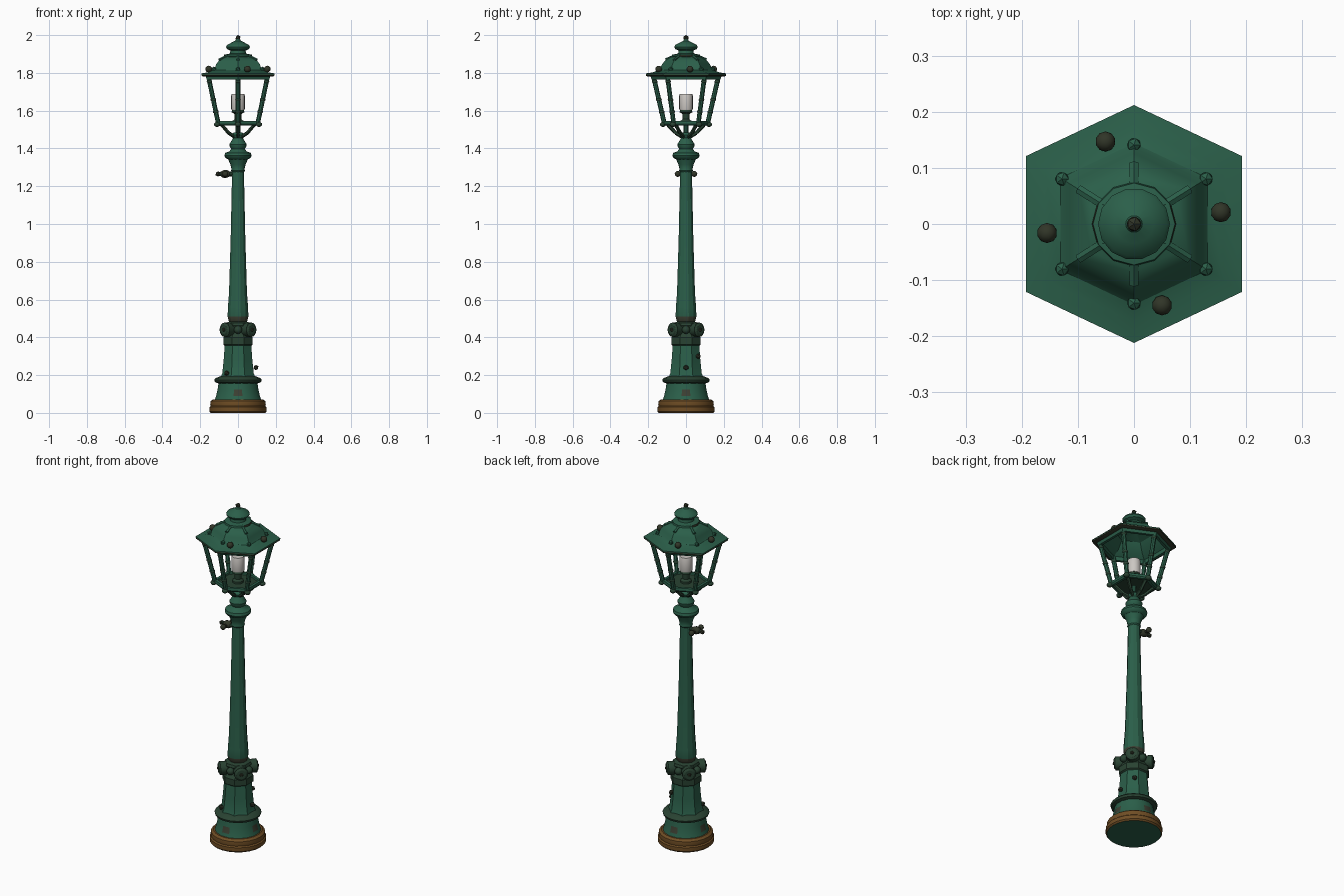
import bpy, bmesh, math
from mathutils import Vector

cube = bpy.data.objects.get("Cube")
if cube:
    bpy.data.objects.remove(cube)


def material(name, rgb):
    m = bpy.data.materials.new(name)
    m.use_nodes = True
    m.diffuse_color = (*rgb, 1)
    m.node_tree.nodes["Principled BSDF"].inputs["Base Color"].default_value = (*rgb, 1)
    return m


GREEN = material("painted green", (0.024, 0.115, 0.068))
MOSS = material("weathered green", (0.022, 0.055, 0.032))
OLIVE = material("dark olive", (0.03, 0.036, 0.021))
WORN = material("worn grey brown", (0.045, 0.05, 0.032))
BROWN = material("rusty brown", (0.16, 0.075, 0.018))
WHITE = material("lamp white", (0.6, 0.57, 0.54))


def finish(name, bm, mat, angle=35):
    bmesh.ops.recalc_face_normals(bm, faces=bm.faces)
    mesh = bpy.data.meshes.new(name)
    bm.to_mesh(mesh)
    bm.free()
    ob = bpy.data.objects.new(name, mesh)
    bpy.context.collection.objects.link(ob)
    mesh.materials.append(mat)
    bpy.ops.object.select_all(action='DESELECT')
    ob.select_set(True)
    bpy.context.view_layer.objects.active = ob
    bpy.ops.object.shade_smooth_by_angle(angle=math.radians(angle))
    return ob


def repaint(ob, mat, rule):
    """Give a second colour to the faces that meet a rule."""
    ob.data.materials.append(mat)
    for face in ob.data.polygons:
        if rule(face):
            face.material_index = 1


def circle(n, turn=0.0):
    return [(math.cos(math.tau * (i + turn) / n), math.sin(math.tau * (i + turn) / n)) for i in range(n)]


# Lantern outline: slightly wide hexagon with points at front and back
HEX = [(0.91, -0.57), (0.91, 0.57), (0, 1), (-0.91, 0.57), (-0.91, -0.57), (0, -1)]
OCT = circle(8, 0.5)
ROUND = circle(24)


def lathe(name, profile, section, mat, closed=False, angle=35):
    """Stack scaled copies of a section along (radius, height) points."""
    bm = bmesh.new()
    rings = [[bm.verts.new((x * r, y * r, z)) for x, y in section] for r, z in profile]
    n = len(section)
    pairs = list(zip(rings, rings[1:]))
    if closed:
        pairs.append((rings[-1], rings[0]))
    else:
        bm.faces.new(rings[0])
        bm.faces.new(rings[-1])
    for a, b in pairs:
        for i in range(n):
            j = (i + 1) % n
            bm.faces.new((a[i], a[j], b[j], b[i]))
    return finish(name, bm, mat, angle)


def rod(name, a, b, r1, r2, mat, sides=8):
    a, b = Vector(a), Vector(b)
    bm = bmesh.new()
    bmesh.ops.create_cone(bm, cap_ends=True, segments=sides, radius1=r1, radius2=r2, depth=(b - a).length)
    ob = finish(name, bm, mat)
    ob.location = (a + b) / 2
    ob.rotation_euler = (b - a).to_track_quat('Z', 'Y').to_euler()
    return ob


def ball(name, at, r, mat, scale=(1, 1, 1)):
    bm = bmesh.new()
    bmesh.ops.create_icosphere(bm, subdivisions=2 if r > 0.015 else 1, radius=r)
    ob = finish(name, bm, mat)
    ob.location, ob.scale = at, scale
    return ob


# Foot with a green underside
foot = lathe("foot", [(0.145, 0), (0.152, 0.008), (0.152, 0.03), (0.145, 0.036), (0.147, 0.045),
                      (0.145, 0.062), (0.132, 0.072)], ROUND, BROWN)
repaint(foot, GREEN, lambda f: f.normal.z < -0.9)

# Pedestal, with worn paint low on the four main sides
lower = lathe("lower_pedestal", [(0.126, 0.068), (0.118, 0.09), (0.11, 0.125), (0.104, 0.165)],
              circle(16, 0.5), GREEN)
repaint(lower, WORN, lambda f: f.center.z < 0.12 and max(abs(f.normal.x), abs(f.normal.y)) > 0.95)
lathe("pedestal_ring", [(0.1, 0.155), (0.122, 0.163), (0.126, 0.175), (0.118, 0.184), (0.09, 0.195)],
      ROUND, MOSS)
lathe("upper_pedestal", [(0.1, 0.185), (0.09, 0.21), (0.082, 0.28), (0.075, 0.37)], OCT, GREEN)
lathe("collar", [(0.075, 0.355), (0.084, 0.362), (0.084, 0.398), (0.074, 0.41), (0.066, 0.425),
                 (0.066, 0.45), (0.075, 0.462), (0.07, 0.476), (0.045, 0.485)], OCT, MOSS)

# Rosettes on the four diagonals
for i, (x, y) in enumerate(circle(4, 0.5)):
    out = Vector((x, y, 0))
    up = Vector((0, 0, 0.44))
    rod(f"rosette_{i}", out * 0.06 + up, out * 0.1 + up, 0.036, 0.038, MOSS, 16)
    rod(f"rosette_rim_{i}", out * 0.1 + up, out * 0.107 + up, 0.036, 0.026, MOSS, 16)
    ball(f"rosette_centre_{i}", out * 0.104 + up, 0.012, OLIVE)
for i, (x, y) in enumerate(circle(4)):
    ball(f"collar_knob_{i}", (x * 0.07, y * 0.07, 0.44), 0.022, MOSS)

# Column, capital and neck
column = lathe("column", [(0.04, 0.47), (0.05, 0.485), (0.057, 0.51), (0.055, 0.56), (0.049, 0.64),
                          (0.04, 0.93), (0.033, 1.25), (0.033, 1.29)], circle(12, 0.5), GREEN, angle=25)
repaint(column, WORN, lambda f: f.center.z < 0.51)
lathe("capital", [(0.032, 1.275), (0.037, 1.282), (0.034, 1.29), (0.04, 1.315), (0.052, 1.342), (0.066, 1.35),
                  (0.072, 1.362), (0.068, 1.376), (0.045, 1.385), (0.036, 1.398), (0.044, 1.41),
                  (0.046, 1.422), (0.036, 1.438), (0.026, 1.455), (0.032, 1.463), (0.034, 1.472),
                  (0.022, 1.485)], circle(16), GREEN)

# Side tap with cross handle
Z = 1.265
rod("tap_stem", (-0.025, 0, Z), (-0.105, 0, Z), 0.013, 0.01, MOSS)
ball("tap_body", (-0.067, 0, Z), 0.026, OLIVE, (1.1, 0.8, 0.85))
ball("tap_tip", (-0.106, 0, Z), 0.0145, OLIVE)
rod("tap_handle", (-0.067, -0.04, Z), (-0.067, 0.04, Z), 0.008, 0.008, OLIVE)
for s in (-1, 1):
    ball(f"tap_knob_{s}", (-0.067, s * 0.044, Z), 0.016, OLIVE)

# Lantern cage
lathe("lantern_floor", [(0.105, 1.528), (0.105, 1.534)], HEX, MOSS)
lathe("lantern_bottom_frame", [(0.116, 1.522), (0.122, 1.53), (0.12, 1.545), (0.103, 1.545), (0.1, 1.522)],
      HEX, GREEN, True)
lathe("lantern_top_frame", [(0.182, 1.765), (0.19, 1.79), (0.165, 1.79), (0.165, 1.765)], HEX, GREEN, True)
for i, (x, y) in enumerate(HEX):
    def at(r, z):
        return Vector((x * r, y * r, z))
    low, high = at(0.114, 1.53), at(0.173, 1.785)
    rod(f"cage_post_{i}", low, high, 0.0125, 0.0125, GREEN)
    for k, t in enumerate((0.25, 0.5, 0.88)):
        ball(f"post_knob_{i}_{k}", low.lerp(high, t), 0.0155, MOSS, (1, 1, 0.7))
    ball(f"cage_foot_{i}", at(0.122, 1.527), 0.017, MOSS, (1, 1, 0.8))
    # Bent bracket under each corner
    path = [at(0.018, 1.46), at(0.055, 1.482), at(0.076, 1.505), at(0.1, 1.53)]
    for k, (a, b) in enumerate(zip(path, path[1:])):
        rod(f"bracket_{i}_{k}", a, b, 0.01, 0.01, MOSS, 6)
    # Roof rib and corner stud
    rod(f"roof_rib_{i}", at(0.05, 1.893), at(0.108, 1.868), 0.009, 0.009, GREEN, 6)
    ball(f"roof_stud_{i}", at(0.141, 1.82), 0.0135, GREEN)

# Lamp
rod("lamp_pole", (0, 0, 1.47), (0, 0, 1.56), 0.012, 0.012, GREEN)
lathe("lamp_socket", [(0.03, 1.532), (0.03, 1.545), (0.018, 1.555), (0.02, 1.585), (0.034, 1.592), (0.03, 1.606)],
      circle(12), MOSS)
lathe("lamp_bulb", [(0.034, 1.603), (0.036, 1.61), (0.036, 1.68), (0.033, 1.688)], circle(16), WHITE)

# Hollow roof with a dark lip below the eave
lathe("roof", [(0.212, 1.797), (0.175, 1.803), (0.144, 1.815), (0.136, 1.824), (0.126, 1.847), (0.108, 1.868),
               (0.085, 1.882), (0.05, 1.893), (0.045, 1.882), (0.1, 1.858), (0.13, 1.813), (0.165, 1.788),
               (0.212, 1.792)], HEX, GREEN, True, 25)
lathe("eave", [(0.204, 1.781), (0.211, 1.785), (0.211, 1.793), (0.18, 1.793), (0.17, 1.781)], HEX, OLIVE, True)
for i, (x, y) in enumerate([(-0.155, -0.016), (0.155, 0.021), (-0.051, 0.147), (0.05, -0.145)]):
    ball(f"roof_bolt_{i}", (x, y, 1.82), 0.018, OLIVE)

# Chimney cap and finial
ring = lathe("chimney_ring", [(0.06, 1.88), (0.075, 1.886), (0.073, 1.896), (0.045, 1.902)], circle(12), GREEN)
repaint(ring, OLIVE, lambda f: abs(f.normal.x) > 0.8)
lathe("chimney_cap", [(0.045, 1.89), (0.04, 1.918), (0.058, 1.926), (0.064, 1.938), (0.058, 1.948),
                      (0.035, 1.96), (0.015, 1.97), (0.008, 1.985)], circle(14), GREEN)
ball("finial", (0, 0, 1.986), 0.0145, OLIVE)

# Loose bolts on the pedestal
for i, p in enumerate([(0.095, 0, 0.24), (0.05, 0.065, 0.3), (-0.06, -0.07, 0.21)]):
    ball(f"pedestal_bolt_{i}", p, 0.0145, OLIVE)
